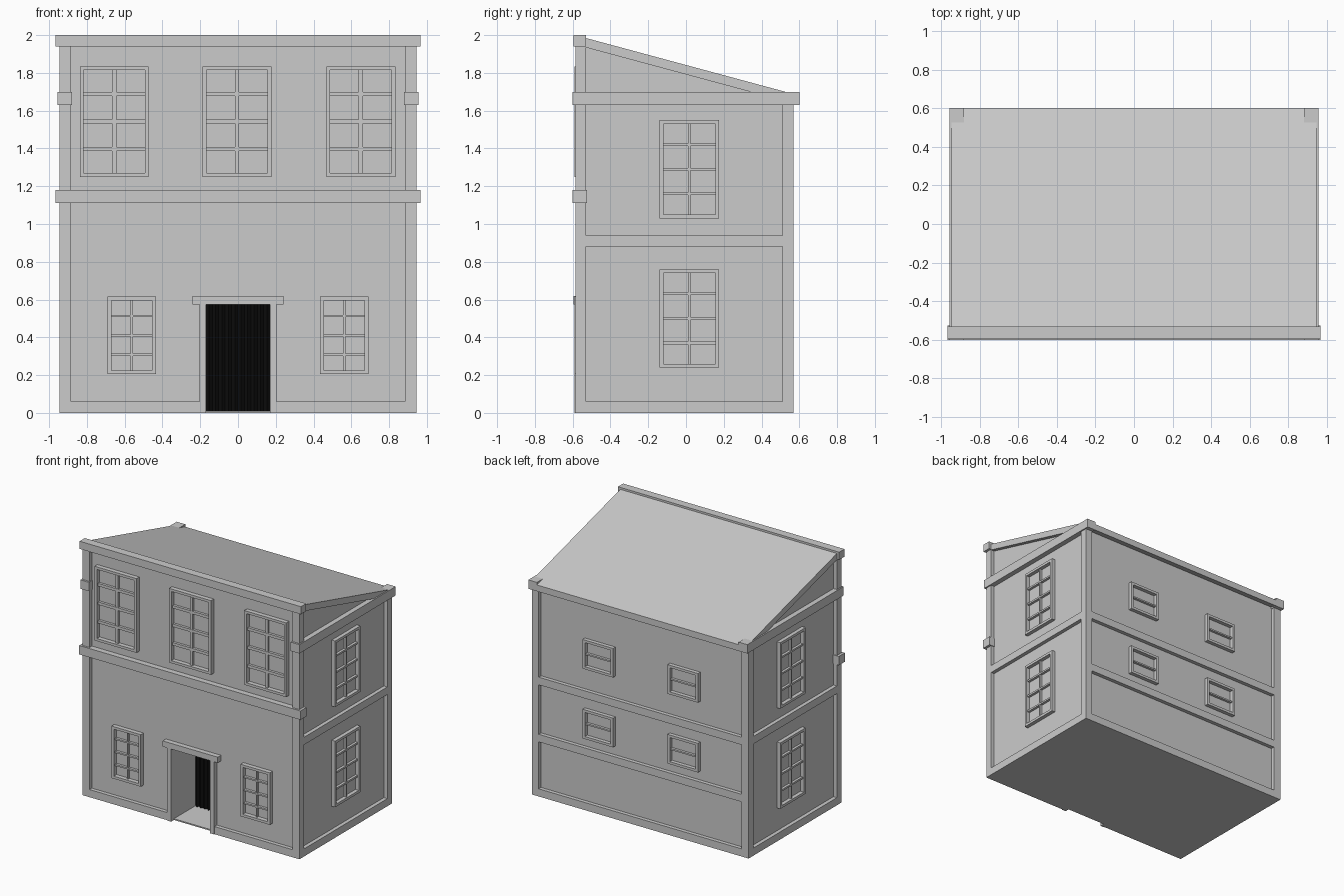
import bpy, bmesh
from mathutils import Vector

cube = bpy.data.objects.get("Cube")
if cube:
    bpy.data.objects.remove(cube)


def material(name, value):
    mat = bpy.data.materials.new(name)
    mat.use_nodes = True
    colour = (value, value, value, 1)
    mat.diffuse_color = colour
    mat.node_tree.nodes["Principled BSDF"].inputs["Base Color"].default_value = colour
    return mat


GREY = material("plaster grey", 0.6)
BLACK = material("doorway black", 0.004)


def finish(name, bm, mat=GREY):
    bmesh.ops.recalc_face_normals(bm, faces=bm.faces)
    mesh = bpy.data.meshes.new(name)
    bm.to_mesh(mesh)
    bm.free()
    mesh.materials.append(mat)
    obj = bpy.data.objects.new(name, mesh)
    bpy.context.collection.objects.link(obj)
    return obj


def add_box(bm, lo, hi):
    lo, hi = Vector(lo), Vector(hi)
    verts = bmesh.ops.create_cube(bm, size=1)["verts"]
    for v in verts:
        v.co = (lo + hi) / 2 + v.co * (hi - lo)


def box(name, lo, hi):
    bm = bmesh.new()
    add_box(bm, lo, hi)
    return finish(name, bm)


def mirrored_box(name, lo, hi):
    box("left_" + name, lo, hi)
    box("right_" + name, (-hi[0], lo[1], lo[2]), (-lo[0], hi[1], hi[2]))


def side_prism(name, outline, half_width):
    """Extrude a (y, z) outline across the width."""
    bm = bmesh.new()
    face = bm.faces.new([bm.verts.new((-half_width, y, z)) for y, z in outline])
    ext = bmesh.ops.extrude_face_region(bm, geom=[face])["geom"]
    verts = [g for g in ext if isinstance(g, bmesh.types.BMVert)]
    bmesh.ops.translate(bm, verts=verts, vec=(2 * half_width, 0, 0))
    return finish(name, bm)


# Outer faces of the trim and the recessed wall faces behind it
X, FRONT, BACK = 0.945, -0.585, 0.57
RECESS = 0.03
WX, WF, WB = X - RECESS, FRONT + RECESS, BACK - RECESS


def window(name, wall, centre, z0, z1, width, cols, rows, bar):
    """Frame and glazing bars standing proud of a wall."""
    bm = bmesh.new()

    def strip(a0, a1, b0, b1, depth):
        if wall == "front":
            add_box(bm, (a0, WF - depth, b0), (a1, WF + 0.01, b1))
        elif wall == "back":
            add_box(bm, (a0, WB - 0.01, b0), (a1, WB + depth, b1))
        elif wall == "left":
            add_box(bm, (WX - 0.01, a0, b0), (WX + depth, a1, b1))
        else:
            add_box(bm, (-WX - depth, a0, b0), (-WX + 0.01, a1, b1))

    a0, a1, rim, out = centre - width / 2, centre + width / 2, 0.02, 0.035
    if wall != "front":
        out = RECESS
    strip(a0, a0 + rim, z0, z1, out)
    strip(a1 - rim, a1, z0, z1, out)
    strip(a0 + rim, a1 - rim, z0, z0 + rim, out)
    strip(a0 + rim, a1 - rim, z1 - rim, z1, out)
    for i in range(1, cols):
        a = a0 + width * i / cols
        strip(a - bar / 2, a + bar / 2, z0 + rim, z1 - rim, 0.018)
    for i in range(1, rows):
        z = z0 + (z1 - z0) * i / rows
        strip(a0 + rim, a1 - rim, z - bar / 2, z + bar / 2, 0.02)
    finish(name, bm)


# Walls, with the doorway cut into the front
walls = side_prism("walls", [(WF, 0), (WB, 0), (WB, 1.65), (WF, 1.95)], WX)
cutter = box("doorway_cutter", (-0.17, -0.8, 0.01), (0.17, -0.28, 0.575))
cutter.hide_render = True
cut = walls.modifiers.new("doorway", 'BOOLEAN')
cut.operation, cut.solver, cut.object = 'DIFFERENCE', 'EXACT', cutter
bpy.context.view_layer.objects.active = walls
bpy.ops.object.modifier_apply(modifier=cut.name)
bpy.data.objects.remove(cutter)

# Pleated black curtain at the back of the doorway
bm = bmesh.new()
folds = 20
columns = []
for i in range(folds + 1):
    x, y = -0.17 + 0.34 * i / folds, -0.285 - 0.015 * (i % 2)
    columns.append([bm.verts.new((x, y, z)) for z in (0.011, 0.574)])
for p, q in zip(columns, columns[1:]):
    bm.faces.new((p[0], q[0], q[1], p[1]))
finish("doorway_curtain", bm, BLACK)

# Lean-to roof
side_prism("roof", [(-0.55, 1.99), (0.6, 1.68), (0.6, 1.63), (-0.55, 1.94)], X)

# Corner posts
mirrored_box("front_post", (0.885, FRONT, 0), (X, -0.53, 1.94))
mirrored_box("back_post", (0.885, 0.51, 0), (X, BACK, 1.65))

# Front cornice and string course
box("front_cornice", (-0.965, -0.595, 1.94), (0.965, -0.53, 2))
box("front_string_course", (-0.965, -0.6, 1.11), (0.965, -0.525, 1.18))

# Side bands, rails and plinths
mirrored_box("side_band", (0.88, -0.6, 1.63), (0.955, 0.6, 1.7))
mirrored_box("side_rail", (0.89, -0.53, 0.88), (X, 0.51, 0.94))
mirrored_box("side_plinth", (0.89, -0.53, 0), (X, 0.51, 0.06))
mirrored_box("front_plinth", (0.205, FRONT, 0), (0.885, WF + 0.01, 0.06))

# Back rails
for name, z0, z1 in (("plinth", 0, 0.06), ("lower_rail", 0.43, 0.49), ("upper_rail", 0.88, 0.94)):
    box("back_" + name, (-0.885, WB - 0.01, z0), (0.885, BACK, z1))

# Door surround
mirrored_box("door_jamb", (0.17, -0.59, 0), (0.205, WF + 0.01, 0.58))
box("door_lintel", (-0.24, -0.595, 0.575), (0.24, WF + 0.01, 0.62))

# Front windows
for label, x in (("left", 0.65), ("middle", -0.005), ("right", -0.655)):
    window(label + "_upper_window", "front", x, 1.25, 1.835, 0.365, 2, 4, 0.022)
for label, x in (("left", 0.5625), ("right", -0.5625)):
    window(label + "_lower_window", "front", x, 0.205, 0.615, 0.255, 2, 4, 0.012)

# Side and back windows on both floors
for side, sign in (("left", 1), ("right", -1)):
    for floor, z in (("lower", 0.24), ("upper", 1.03)):
        window(f"{side}_side_{floor}_window", side, 0.0175, z, z + 0.52, 0.315, 2, 4, 0.014)
    for floor, z in (("lower", 0.56), ("upper", 1.11)):
        window(f"{side}_back_{floor}_window", "back", 0.37 * sign, z, z + 0.23, 0.265, 1, 2, 0.012)
